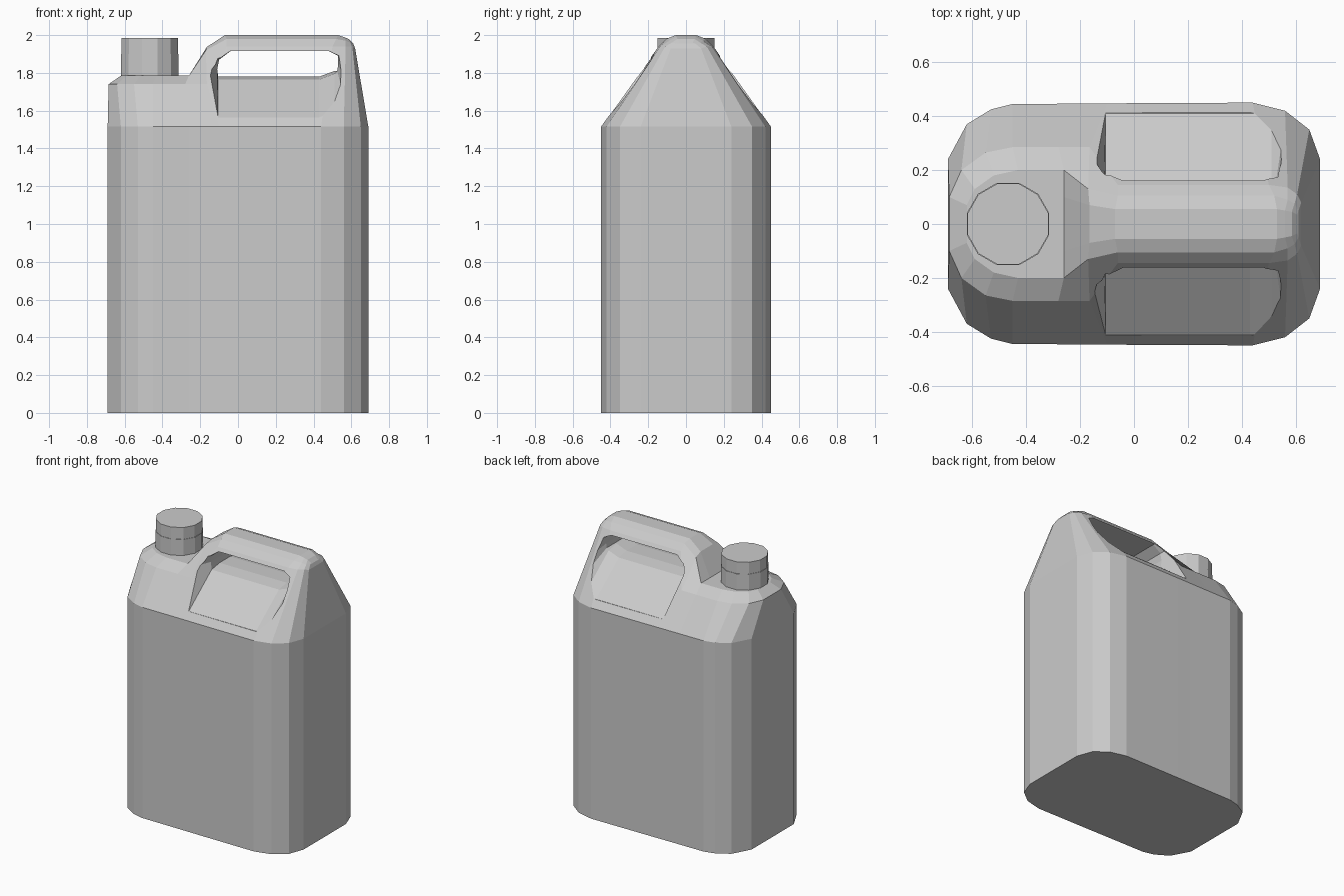
import bpy, bmesh, math

old = bpy.data.objects.get("Cube")
if old:
    bpy.data.objects.remove(old, do_unlink=True)

grey = bpy.data.materials.new("plastic grey")
grey.use_nodes = True
colour = (0.6, 0.6, 0.6, 1)
grey.diffuse_color = colour
grey.node_tree.nodes["Principled BSDF"].inputs["Base Color"].default_value = colour


def finish(bm, name):
    """Turn a bmesh into a named, flat shaded object."""
    bmesh.ops.recalc_face_normals(bm, faces=bm.faces)
    mesh = bpy.data.meshes.new(name)
    bm.to_mesh(mesh)
    bm.free()
    mesh.materials.append(grey)
    obj = bpy.data.objects.new(name, mesh)
    bpy.context.collection.objects.link(obj)
    return obj


def loft(bm, sections):
    """Join equal-length closed sections with quads; return the vertex rings."""
    rings = [[bm.verts.new(p) for p in s] for s in sections]
    for a, b in zip(rings, rings[1:]):
        for i in range(len(a)):
            j = (i + 1) % len(a)
            bm.faces.new((a[i], a[j], b[j], b[i]))
    return rings


def both_sides(half):
    return half + [(x, -y, z) for x, y, z in reversed(half)]


# Half outlines of the can, running from the spout end to the grip end
wall = [(-.69, .24), (-.62, .37), (-.53, .425), (-.45, .445), (-.26, .446), (-.1, .447),
        (0, .448), (.44, .45), (.56, .42), (.65, .35), (.69, .24)]
roof = [(-.685, .1, 1.74), (-.64, .2, 1.74), (-.55, .265, 1.74), (-.45, .285, 1.74),
        (-.28, .285, 1.74), (-.165, .285, 1.74), (-.06, .145, 1.94), (.5, .145, 1.94),
        (.57, .135, 1.94), (.605, .11, 1.94), (.62, .08, 1.93)]
neck_z = 1.785
bevel = [(x, y, neck_z) for x, y in
         [(-.62, .07), (-.59, .13), (-.52, .18), (-.43, .2), (-.26, .2)]]
bevel += [(-.17, .13, 1.92), (-.06, .105, 1.98), (.52, .105, 1.98),
          (.57, .09, 1.97), (.595, .075, 1.96), (.61, .05, 1.955)]
crest = [(x, y / 2, z) for x, y, z in bevel[:5]]
crest += [(-.165, .07, 1.937), (-.07, .055, 2), (.53, .055, 2),
          (.56, .05, 1.99), (.585, .045, 1.98), (.605, .035, 1.96)]

# Can body with shoulders and handle ridge
bm = bmesh.new()
halves = [[(x, y, z) for x, y in wall] for z in (0, 1.515)] + [roof, bevel, crest]
rings = loft(bm, [both_sides(h) for h in halves])
bm.faces.new(rings[0])
top = rings[-1]
for i in range(len(wall) - 1):
    bm.faces.new((top[i], top[i + 1], top[-2 - i], top[-1 - i]))
body = finish(bm, "can_body")


# Handle opening: wide at the sides, narrow over a rounded mound in the middle
def opening(y, floor, outer):
    if outer:
        rim = [(-.21, 1.82), (-.15, 1.92), (-.04, 1.945), (.5, 1.945),
               (.57, 1.9), (.585, 1.75), (.565, 1.66)]
    else:
        rim = [(-.11, 1.82), (-.1, 1.87), (-.04, 1.915), (.48, 1.915),
               (.53, 1.89), (.53, 1.84), (.525, 1.81)]
    profile = [(-.105, floor)] + rim + [(.51, floor + .03), (.43, floor)]
    return [(x, y, z) for x, z in profile]


steps = [(.6, 1.565, True), (.41, 1.565, True), (.15, 1.765, False), (.06, 1.78, False)]
steps += [(-y, f, o) for y, f, o in reversed(steps)]
bm = bmesh.new()
rings = loft(bm, [opening(*s) for s in steps])
for end in (rings[0], rings[-1]):
    bm.faces.new(end)
cutter = finish(bm, "handle_cutter")
cutter.hide_render = True

cut = body.modifiers.new("handle opening", 'BOOLEAN')
cut.operation = 'DIFFERENCE'
cut.solver = 'EXACT'
cut.object = cutter
bpy.context.view_layer.objects.active = body
bpy.ops.object.modifier_apply(modifier=cut.name)
bpy.data.objects.remove(cutter, do_unlink=True)

# Twelve-sided screw cap with a slightly wider collar
sides = 12


def circle(radius, z):
    angles = [math.tau * (i + .5) / sides for i in range(sides)]
    return [(-.467 + radius * math.cos(a), radius * math.sin(a), z) for a in angles]


bm = bmesh.new()
rings = loft(bm, [circle(.158, 1.77), circle(.158, 1.9), circle(.155, 1.9), circle(.155, 1.985)])
for end in (rings[0], rings[-1]):
    bm.faces.new(end)
finish(bm, "screw_cap")
